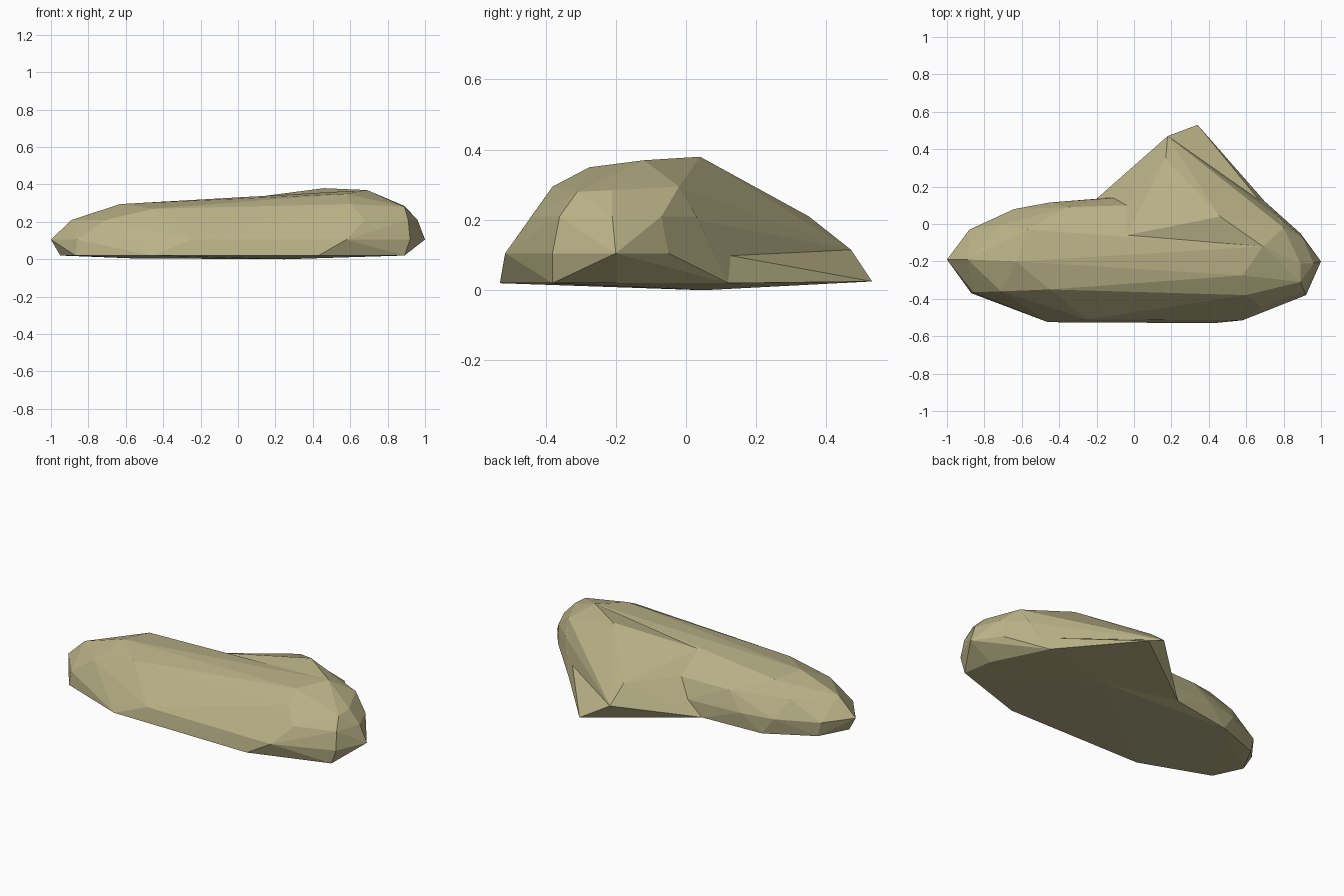
import bpy
import bmesh

default_cube = bpy.data.objects.get("Cube")
if default_cube:
    bpy.data.objects.remove(default_cube, do_unlink=True)


def make_material(name, colour):
    material = bpy.data.materials.new(name)
    material.use_nodes = True
    material.diffuse_color = colour
    shader = next(n for n in material.node_tree.nodes if n.type == "BSDF_PRINCIPLED")
    shader.inputs["Base Color"].default_value = colour
    shader.inputs["Roughness"].default_value = 0.9
    return material


def at_height(outline, height):
    """Lift a flat outline to one height."""
    return [(x, y, height) for x, y in outline]


def make_facets(name, points, material):
    """Wrap a faceted stone surface around its corner points."""
    mesh = bpy.data.meshes.new(name)
    bm = bmesh.new()
    for point in points:
        bm.verts.new(point)
    hull = bmesh.ops.convex_hull(bm, input=bm.verts)
    unused = {g for g in hull["geom_interior"] + hull["geom_unused"]
              if isinstance(g, bmesh.types.BMVert) and g.is_valid}
    bmesh.ops.delete(bm, geom=list(unused), context="VERTS")
    bmesh.ops.recalc_face_normals(bm, faces=bm.faces)
    bm.to_mesh(mesh)
    bm.free()
    mesh.materials.append(material)
    obj = bpy.data.objects.new(name, mesh)
    bpy.context.scene.collection.objects.link(obj)
    return obj


def fuse(base, parts):
    """Join overlapping parts into the base as one solid."""
    for part in parts:
        union = base.modifiers.new("fuse " + part.name, "BOOLEAN")
        union.operation = "UNION"
        union.solver = "EXACT"
        union.object = part
    bpy.context.view_layer.update()
    graph = bpy.context.evaluated_depsgraph_get()
    fused = bpy.data.meshes.new_from_object(base.evaluated_get(graph))
    base.modifiers.clear()
    base.data = fused
    for part in parts:
        bpy.data.objects.remove(part, do_unlink=True)


stone = make_material("khaki stone", (0.48, 0.44, 0.24, 1.0))

# Long main boulder: foot outline, widest outline, shoulder and crest
foot = [(-0.95, -0.2), (-0.87, -0.37), (-0.46, -0.525), (0.43, -0.53),
        (0.89, -0.38), (0.86, -0.2), (0.7, 0.12), (-0.2, 0.135),
        (-0.86, -0.03)]
waist = [(-1, -0.19), (-0.86, -0.365), (-0.25, -0.51), (0.58, -0.515),
         (0.92, -0.38), (1, -0.2), (0.89, -0.05), (0.7, 0.09),
         (-0.11, 0.14), (-0.45, 0.115), (-0.64, 0.08), (-0.88, -0.03)]
shoulder = [(-0.89, -0.19), (-0.71, -0.36), (0.68, -0.44), (0.91, -0.36),
            (0.96, -0.21), (0.9, -0.07), (0.78, 0.03), (-0.04, 0.1),
            (-0.35, 0.09), (-0.7, 0)]
crest = [(-0.45, -0.35, 0.27), (0.6, -0.38, 0.295), (0.89, -0.31, 0.28),
         (0.89, -0.21, 0.285), (0.8, -0.02, 0.295), (-0.63, -0.2, 0.295),
         (0.58, -0.275, 0.35), (-0.57, -0.03, 0.285), (0.69, -0.12, 0.37)]
belly = [(0.25, 0.05, 0), (-0.57, 0.09, 0.005)]

boulder = make_facets(
    "boulder",
    at_height(foot, 0.02) + at_height(waist, 0.105)
    + at_height(shoulder, 0.21) + crest + belly,
    stone)

# Steep spur running back from the peak
spur_tip = (0.18, 0.47, 0.115)
spur_ridge = [(0.69, -0.12, 0.37), (0.46, 0.04, 0.38), (0.17, 0.35, 0.21)]
spur_valley = [(-0.04, -0.06, 0.315), (0, 0.03, 0.285), (-0.04, 0.1, 0.21)]
spur_side = [(0.78, 0.03, 0.2), (0.8, -0.02, 0.295)]

# Corners shared by the spur and its toe
skirt = [(-0.11, 0.14, 0.105), (-0.2, 0.135, 0.02),
         (0.7, 0.12, 0.02), (0.7, 0.09, 0.105)]

spur = make_facets(
    "spur", spur_ridge + spur_valley + spur_side + skirt + [spur_tip], stone)

# Shallow pointed toe spreading out under the spur
toe = make_facets(
    "toe", skirt + [spur_tip, (0.34, 0.53, 0.025), belly[0]], stone)

fuse(boulder, [spur, toe])
for polygon in boulder.data.polygons:
    polygon.use_smooth = False
